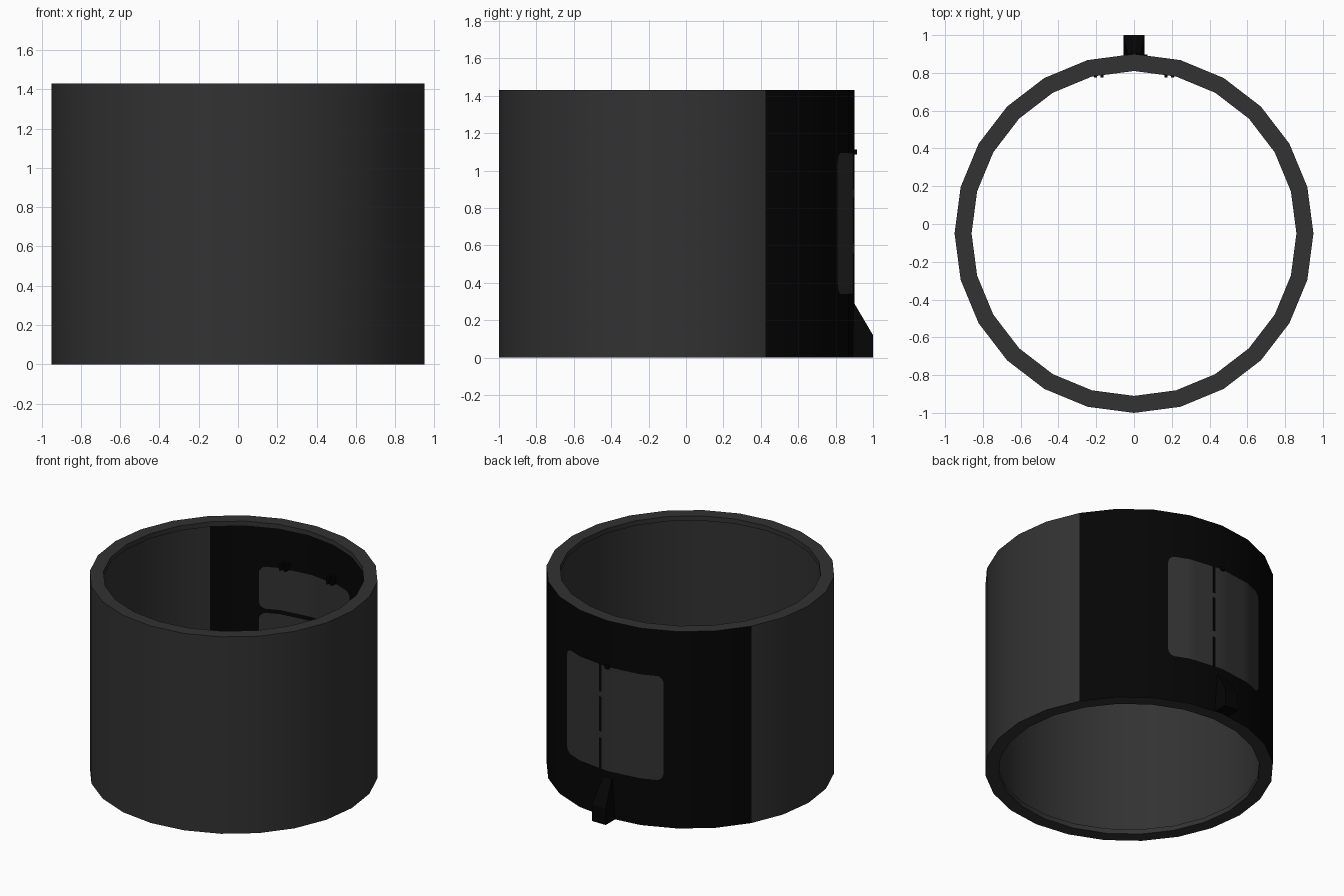
import bpy, bmesh, math
from math import sin, cos, radians

if "Cube" in bpy.data.objects:
    bpy.data.objects.remove(bpy.data.objects["Cube"])

R_OUT, R_IN, R_LIP, H, CY, N = 0.95, 0.90, 0.86, 1.43, -0.05, 24
LIP = 0.035
STEP = 360 / N


def material(name, v):
    m = bpy.data.materials.new(name)
    m.diffuse_color = (v, v, v, 1)
    m.use_nodes = True
    m.node_tree.nodes["Principled BSDF"].inputs["Base Color"].default_value = m.diffuse_color
    return m


GREY = material("dark_grey", 0.032)
BLACK = material("black", 0.0015)


def finish(name, bm, mats, smooth=True, normals=True):
    if normals:
        bmesh.ops.recalc_face_normals(bm, faces=bm.faces)
    me = bpy.data.meshes.new(name)
    bm.to_mesh(me)
    bm.free()
    for m in mats:
        me.materials.append(m)
    ob = bpy.data.objects.new(name, me)
    bpy.context.collection.objects.link(ob)
    if smooth:
        bpy.context.view_layer.objects.active = ob
        ob.select_set(True)
        bpy.ops.object.shade_smooth_by_angle(angle=radians(30))
        ob.select_set(False)
    return ob


def on_wall(deg, r, off, z):
    """Point on the faceted wall; deg is measured from the back (+y)."""
    d = radians(deg % STEP - STEP / 2)
    rr = r * cos(radians(STEP / 2)) / cos(d) + off
    a = radians(deg)
    return (rr * sin(a), CY + rr * cos(a), z)


# Ring body: thin wall with a lip at top and bottom, back of the walls black
prof = [(R_OUT, 0), (R_OUT, H), (R_LIP, H), (R_LIP, H - LIP),
        (R_IN, H - LIP), (R_IN, LIP), (R_LIP, LIP), (R_LIP, 0)]
bm = bmesh.new()
rings = [[bm.verts.new((r * sin(radians(i * STEP)), CY + r * cos(radians(i * STEP)), z))
          for r, z in prof] for i in range(N)]
for i in range(N):
    a, b = rings[i], rings[(i + 1) % N]
    mid = (i + 0.5) * STEP
    from_back = min(mid, 360 - mid)
    for k in range(len(prof)):
        j = (k + 1) % len(prof)
        f = bm.faces.new((a[k], b[k], b[j], a[j]))
        black = (k == 0 and from_back < 60) or (k == 4 and from_back < 45)
        f.material_index = 1 if black else 0
finish("ring_body", bm, [GREY, BLACK])


# Rounded window panes that follow the wall
def pane(name, a0, a1, z0, z1, r, off, mat=GREY, rad=0.05):
    da = math.degrees(rad / r)
    angs = {a0 + (a1 - a0) * i / 12 for i in range(13)}
    for i in range(7):
        t = da * (1 - cos(radians(15 * i)))
        angs |= {a0 + t, a1 - t}
    angs |= {a for a in (-15.0, 0.0, 15.0) if a0 < a < a1}
    clean = []
    for a in sorted(angs):
        if not clean or a - clean[-1] > 1e-3:
            clean.append(a)
    bm = bmesh.new()
    cols = []
    for a in clean:
        e = min(a - a0, a1 - a)
        q = max(0.0, 1 - e / da)
        drop = rad * (1 - math.sqrt(max(0.0, 1 - q * q)))
        cols.append([bm.verts.new(on_wall(a, r, off, z)) for z in (z0 + drop, z1 - drop)])
    for c, d in zip(cols, cols[1:]):
        vs = (c[0], c[1], d[1], d[0])
        bm.faces.new(vs if off > 0 else vs[::-1])
    finish(name, bm, [mat], normals=False)


pane("outer_window", -24.2, 24.2, 0.34, 1.095, R_OUT, 0.002)
pane("inner_window_upper", -24.2, 24.2, 0.79, 1.095, R_IN, -0.003)
pane("inner_window_lower", -24.2, 24.2, 0.34, 0.76, R_IN, -0.003)


def box(name, x0, x1, y0, y1, z0, z1):
    bm = bmesh.new()
    bmesh.ops.create_cube(bm, size=1)
    for v in bm.verts:
        v.co = ((x0 + x1) / 2 + v.co.x * (x1 - x0), (y0 + y1) / 2 + v.co.y * (y1 - y0),
                (z0 + z1) / 2 + v.co.z * (z1 - z0))
    return finish(name, bm, [BLACK], smooth=False)


# Upright divider on the outer window, off centre, in three lengths
for i, (z0, z1) in enumerate([(0.34, 0.56), (0.61, 0.86), (0.90, 1.10)]):
    box(f"window_divider_{i}", 0.052, 0.072, 0.88, 0.8975, z0, z1)
# Small stud at the top of the window
box("window_stud", -0.014, 0.014, 0.89, 0.915, 1.085, 1.112)

# Paired clips inside, above the window
for s in (-1, 1):
    for x in (0.17, 0.205):
        box("inner_clip", s * x - 0.008, s * x + 0.008, 0.776, 0.85, 1.10, 1.15)

# Wedge foot at the back
bm = bmesh.new()
sides = []
for s in (-1, 1):
    sides.append([bm.verts.new(p) for p in (
        (s * 0.055, 0.87, 0), (s * 0.055, 1.0, 0), (s * 0.055, 1.0, 0.12),
        (s * 0.035, 0.9, 0.29), (s * 0.035, 0.87, 0.29))])
    bm.faces.new(sides[-1])
for k in range(5):
    j = (k + 1) % 5
    bm.faces.new((sides[0][k], sides[0][j], sides[1][j], sides[1][k]))
finish("back_foot", bm, [BLACK], smooth=False)
